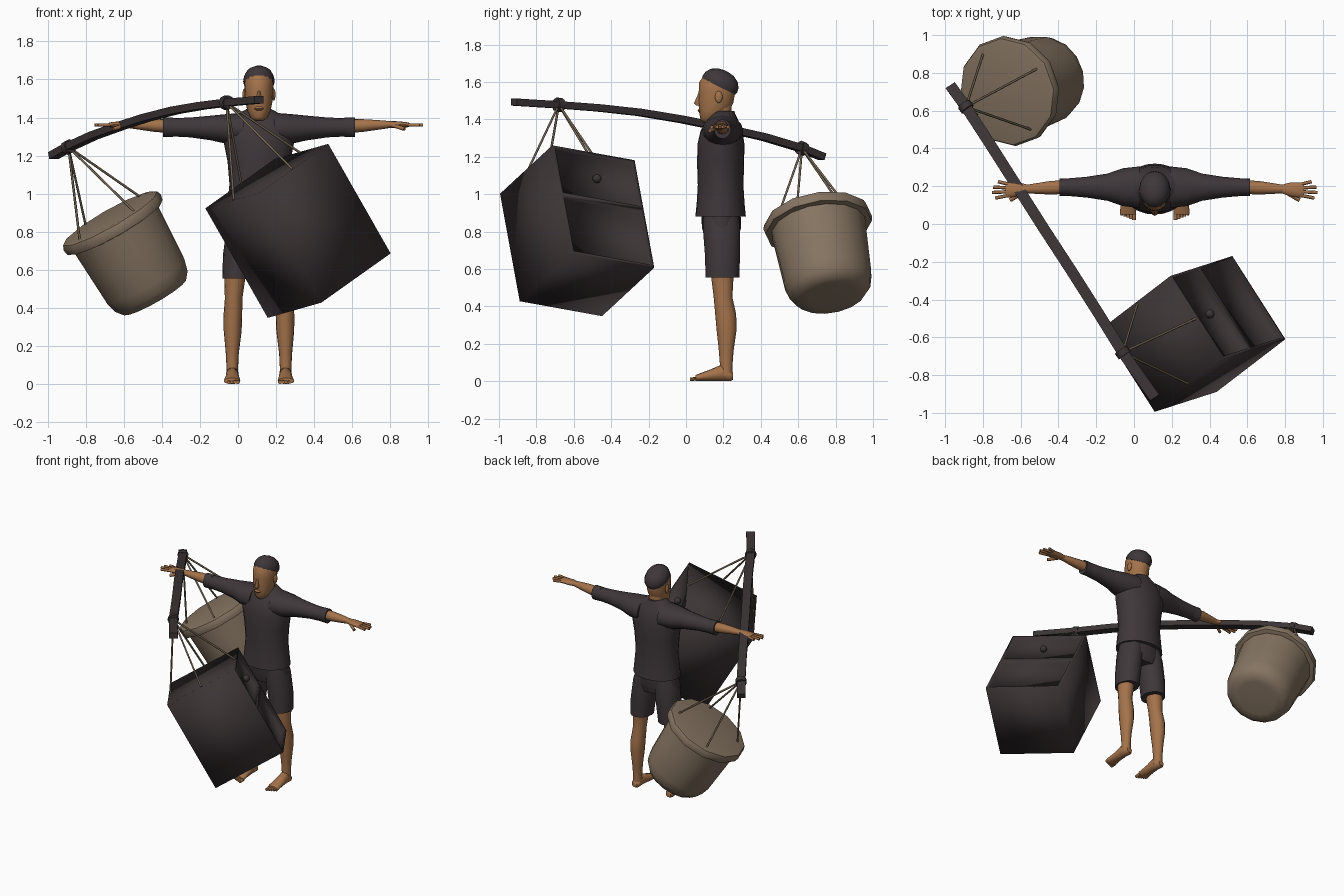
import bpy, bmesh, math
from mathutils import Vector, Matrix

cube = bpy.data.objects.get("Cube")
if cube:
    bpy.data.objects.remove(cube, do_unlink=True)


def material(name, rgb):
    m = bpy.data.materials.new(name)
    m.use_nodes = True
    m.diffuse_color = (*rgb, 1)
    m.node_tree.nodes["Principled BSDF"].inputs["Base Color"].default_value = (*rgb, 1)
    return m


SKIN = material("skin", (.37, .17, .07))
CLOTH = material("dark cloth", (.05, .038, .042))
WOOD = material("dark wood", (.045, .034, .036))
BASKET = material("woven straw", (.235, .175, .12))
ROPE = material("rope", (.17, .13, .085))
BODY_X = .11


def finish(name, bm, mat, angle=50):
    bmesh.ops.recalc_face_normals(bm, faces=bm.faces)
    me = bpy.data.meshes.new(name)
    bm.to_mesh(me)
    bm.free()
    me.materials.append(mat)
    ob = bpy.data.objects.new(name, me)
    bpy.context.collection.objects.link(ob)
    bpy.ops.object.select_all(action='DESELECT')
    ob.select_set(True)
    bpy.context.view_layer.objects.active = ob
    bpy.ops.object.shade_smooth_by_angle(angle=math.radians(angle))
    return ob


def skin_rings(bm, rings):
    """Bridge equal rings of points and cap both ends."""
    rows = [[bm.verts.new(p) for p in ring] for ring in rings]
    n = len(rows[0])
    for lo, hi in zip(rows, rows[1:]):
        for i in range(n):
            j = (i + 1) % n
            bm.faces.new((lo[i], lo[j], hi[j], hi[i]))
    bm.faces.new(rows[0])
    bm.faces.new(rows[-1])


def loft(name, mat, axis, rings, side=1, n=16):
    """Elliptical rings (t, u, v, ru, rv) along an axis, x measured from the body."""
    out = []
    for t, u, v, ru, rv in rings:
        ring = []
        for i in range(n):
            a = math.tau * i / n
            p = [u + ru * math.cos(a), v + rv * math.sin(a)]
            p.insert("xyz".index(axis), t)
            ring.append((BODY_X + side * p[0], p[1], p[2]))
        out.append(ring)
    bm = bmesh.new()
    skin_rings(bm, out)
    return finish(name, bm, mat)


def lathe(name, mat, profile, matrix, n=12, angle=50):
    """Revolve (radius, height) points about the local z of a matrix."""
    bm = bmesh.new()
    skin_rings(bm, [[matrix @ Vector((r * math.cos(math.tau * i / n), r * math.sin(math.tau * i / n), z))
                     for i in range(n)] for r, z in profile])
    return finish(name, bm, mat, angle)


def rod(name, mat, a, b, r, n=6):
    a, b = Vector(a), Vector(b)
    m = Matrix.Translation(a) @ (b - a).to_track_quat('Z', 'Y').to_matrix().to_4x4()
    return lathe(name, mat, [(r, 0), (r, (b - a).length)], m, n, 70)


def ball(name, mat, centre, radii):
    bm = bmesh.new()
    bmesh.ops.create_uvsphere(bm, u_segments=12, v_segments=8, radius=1)
    bm.transform(Matrix.Translation(centre) @ Matrix.Diagonal((*radii, 1)))
    return finish(name, bm, mat)


# head, neck and face
loft("neck", SKIN, 'z', [(1.36, 0, .19, .065, .06), (1.43, 0, .19, .054, .054), (1.5, 0, .185, .055, .06)])
loft("head", SKIN, 'z', [(1.385, 0, .115, .025, .025), (1.4, 0, .125, .045, .048), (1.44, 0, .15, .062, .08),
                         (1.49, 0, .16, .072, .093), (1.55, 0, .166, .076, .098), (1.6, 0, .165, .074, .094),
                         (1.64, 0, .17, .055, .07)])
loft("nose", SKIN, 'z', [(1.475, 0, .068, .014, .014), (1.487, 0, .062, .016, .019), (1.54, 0, .078, .008, .012)], n=8)
loft("lips", SKIN, 'z', [(1.435, 0, .082, .018, .01), (1.447, 0, .073, .024, .012), (1.46, 0, .08, .018, .008)], n=8)
for side, word in ((1, "left"), (-1, "right")):
    ball(word + "_ear", SKIN, (BODY_X + side * .077, .175, 1.52), (.01, .02, .032))

# close fitting cap tilted to the back
tilt = Matrix.Translation((BODY_X, .178, 1.582)) @ Matrix.Rotation(math.radians(-26), 4, 'X') \
    @ Matrix.Diagonal((.083, .103, .085, 1))
lathe("cap", CLOTH, [(.96, -.08), (1, .1), (.95, .4), (.78, .7), (.45, .93), (.1, 1)], tilt, 16)

# shirt
loft("shirt", CLOTH, 'z', [(.88, 0, .185, .172, .135), (.95, 0, .185, .165, .128), (1.05, 0, .185, .155, .122),
                           (1.17, 0, .185, .165, .126), (1.27, 0, .187, .185, .125), (1.34, 0, .19, .19, .112),
                           (1.395, 0, .195, .165, .085), (1.425, 0, .198, .1, .067), (1.445, 0, .198, .064, .06)], n=24)

# shorts
loft("shorts_waist", CLOTH, 'z', [(.76, 0, .19, .165, .085), (.82, 0, .19, .17, .105), (.95, 0, .185, .15, .105)], n=20)

for side, word in ((1, "left"), (-1, "right")):
    # sleeve and rolled cuff
    loft(word + "_sleeve", CLOTH, 'x', [(.08, .195, 1.34, .11, .085), (.17, .195, 1.34, .1, .078),
                                        (.25, .195, 1.345, .072, .065), (.36, .195, 1.348, .055, .052),
                                        (.5, .195, 1.349, .043, .046)], side)
    loft(word + "_cuff", CLOTH, 'x', [(.45, .195, 1.349, .046, .05), (.505, .195, 1.349, .046, .052),
                                      (.505, .195, 1.352, .036, .038)], side)
    # arm and hand
    loft(word + "_forearm", SKIN, 'x', [(.48, .195, 1.355, .036, .036), (.55, .192, 1.358, .036, .033),
                                        (.62, .188, 1.361, .029, .026), (.68, .185, 1.363, .022, .019)], side, 12)
    loft(word + "_palm", SKIN, 'x', [(.67, .185, 1.363, .022, .018), (.715, .183, 1.363, .036, .018),
                                     (.775, .18, 1.362, .041, .014), (.79, .18, 1.362, .037, .01)], side, 12)
    for k, length in enumerate((.07, .087, .08, .055)):
        y = .151 + .02 * k
        rod(f"{word}_finger_{k + 1}", SKIN, (BODY_X + side * .775, y, 1.362),
            (BODY_X + side * (.775 + length), y + (k - 1.5) * .009, 1.36), .009)
    rod(word + "_thumb", SKIN, (BODY_X + side * .7, .165, 1.36), (BODY_X + side * .765, .127, 1.34), .011)
    # shorts leg
    loft(word + "_shorts_leg", CLOTH, 'z', [(.555, .115, .195, .077, .09), (.68, .105, .195, .084, .094),
                                            (.82, .085, .19, .085, .1), (.88, .08, .188, .07, .095)], side)
    # leg and foot
    loft(word + "_leg", SKIN, 'z', [(.03, .14, .213, .034, .036), (.08, .14, .215, .03, .033),
                                    (.16, .14, .215, .034, .039), (.28, .138, .217, .047, .054),
                                    (.36, .137, .212, .049, .056), (.45, .133, .198, .046, .05),
                                    (.54, .128, .195, .054, .058), (.62, .12, .195, .06, .065)], side)
    loft(word + "_foot", SKIN, 'y', [(.252, .14, .026, .02, .018), (.235, .14, .03, .032, .029),
                                     (.19, .14, .045, .034, .044), (.13, .14, .032, .037, .031),
                                     (.07, .141, .021, .043, .02), (.05, .142, .017, .043, .016)], side)
    for k in range(5):
        rod(f"{word}_toe_{k + 1}", SKIN, (BODY_X + side * (.11 + .016 * k), .065, .014),
            (BODY_X + side * (.11 + .016 * k), .022 + .006 * k, .011), .011 - .001 * k)

# carrying pole, a bent rectangular bar
path = [Vector(p) for p in ((-.97, .73, 1.2), (-.89, .62, 1.245), (-.76, .42, 1.305), (-.62, .2, 1.355),
                            (-.48, -.02, 1.4), (-.33, -.25, 1.438), (-.19, -.47, 1.462), (-.06, -.68, 1.478),
                            (.11, -.92, 1.493))]
across = Vector((.84, .54, 0))
rings = []
for i, p in enumerate(path):
    along = path[min(i + 1, len(path) - 1)] - path[max(i - 1, 0)]
    up = across.cross(along).normalized()
    up *= .019 if up.z > 0 else -.019
    rings.append([p + across * w * .029 + up * h for w, h in ((1, 1), (-1, 1), (-1, -1), (1, -1))])
bm = bmesh.new()
skin_rings(bm, rings)
finish("carrying_pole", bm, WOOD, 30)

# both loads hang at the same tilt
wide = Vector((.53, -.83, .15)).normalized()
high = Vector((-.48, -.18, .87))
high = (high - wide * high.dot(wide)).normalized()
deep = high.cross(wide)
TILT = Matrix((wide, deep, high)).transposed().to_4x4()
chest_frame = Matrix.Translation((.315, -.582, .805)) @ TILT
basket_frame = Matrix.Translation((-.672, .70, .87)) @ TILT

# chest with two recessed drawer fronts
W, D, H = .528, .527, .67
bm = bmesh.new()
bmesh.ops.create_cube(bm, size=1)
bm.transform(Matrix.Diagonal((W, D, H, 1)))
bm.normal_update()
front = [f for f in bm.faces if f.normal.y > .9]
edges = list(front[0].edges)
bmesh.ops.bisect_plane(bm, geom=front + edges + list(front[0].verts), plane_co=(0, 0, .03), plane_no=(0, 0, 1))
bm.normal_update()
front = [f for f in bm.faces if f.normal.y > .9]
bmesh.ops.inset_individual(bm, faces=front, thickness=.022)
bmesh.ops.inset_individual(bm, faces=front, thickness=.003, depth=-.03)
bm.transform(chest_frame)
finish("chest", bm, WOOD, 180)
ball("drawer_knob", WOOD, chest_frame @ Vector((0, D / 2 - .01, .18)), (.024, .024, .024))

# lidded basket
lathe("basket_body", BASKET, [(.13, -.485), (.19, -.48), (.222, -.44), (.238, -.38), (.248, -.2), (.258, -.03)],
      basket_frame, 16, 60)
lathe("basket_lid", BASKET, [(.262, -.06), (.288, -.055), (.295, -.025), (.285, 0), (.26, .006)], basket_frame, 12)

# rope slings and the lashings on the pole
for word, hub, frame, rw, rd, z in (("chest", path[7], chest_frame, W / 2 - .012, D / 2 - .012, H / 2),
                                    ("basket", path[1], basket_frame, .24, .23, 0)):
    for k, (sx, sy) in enumerate(((1, 0), (-1, 0), (0, 1), (0, -1))):
        rod(f"{word}_rope_{k + 1}", ROPE, hub, frame @ Vector((sx * rw, sy * rd, z)), .0065)
    along = (path[1] - path[0] if word == "basket" else path[8] - path[7]).normalized()
    rod(word + "_lashing", WOOD, hub - along * .018, hub + along * .018, .038, 8)
